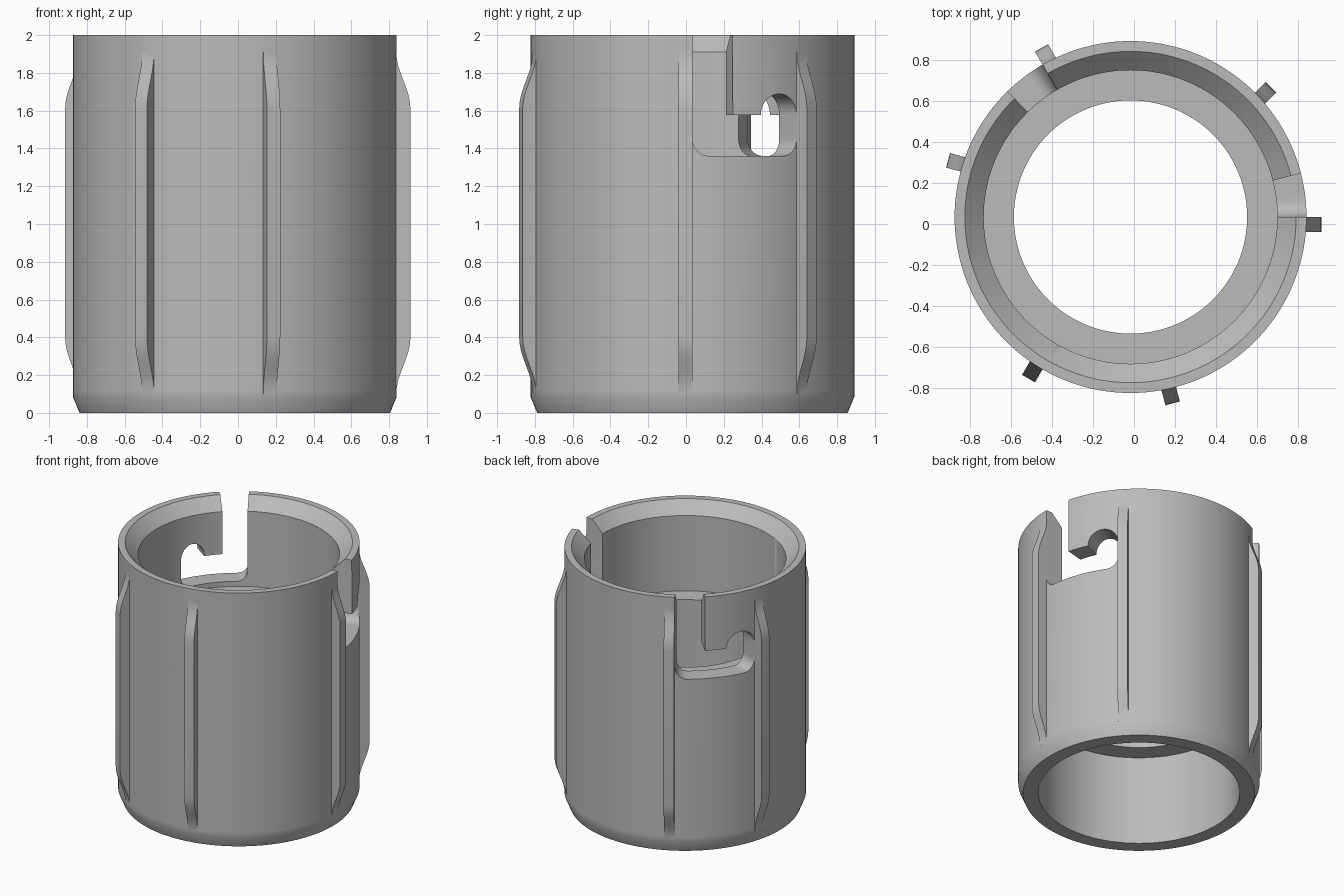
import bpy, bmesh, math
from mathutils import Matrix

CENTRE = (-0.017, 0.034)
OUTER, BORE, THROAT = 0.857, 0.715, 0.568
SEGMENTS = 144

cube = bpy.data.objects.get("Cube")
if cube:
    bpy.data.objects.remove(cube, do_unlink=True)

grey = bpy.data.materials.new("plain grey")
grey.use_nodes = True
GREY = (0.5, 0.5, 0.5, 1)
grey.diffuse_color = GREY
grey.node_tree.nodes["Principled BSDF"].inputs["Base Color"].default_value = GREY


def finish(bm, name):
    bmesh.ops.recalc_face_normals(bm, faces=bm.faces)
    mesh = bpy.data.meshes.new(name)
    bm.to_mesh(mesh)
    bm.free()
    mesh.materials.append(grey)
    obj = bpy.data.objects.new(name, mesh)
    bpy.context.collection.objects.link(obj)
    obj.location = (*CENTRE, 0)
    return obj


def smooth(obj):
    bpy.ops.object.select_all(action='DESELECT')
    obj.select_set(True)
    bpy.context.view_layer.objects.active = obj
    bpy.ops.object.shade_smooth_by_angle(angle=math.radians(30))


def polar(r, degrees, z):
    a = math.radians(degrees)
    return (r * math.cos(a), r * math.sin(a), z)


# Sleeve: closed lathe profile with an inner shoulder and chamfered ends
def make_sleeve():
    profile = [(0.822, 0), (OUTER, 0.085), (OUTER, 0.12), (OUTER, 2), (0.807, 2),
               (BORE, 1.91), (BORE, 1.32), (THROAT, 1.32), (THROAT, 0.7),
               (BORE, 0.7), (BORE, 0)]
    bm = bmesh.new()
    rings = [[bm.verts.new(polar(r, 360 * i / SEGMENTS, z)) for r, z in profile]
             for i in range(SEGMENTS)]
    n = len(profile)
    for i, ring in enumerate(rings):
        nxt = rings[(i + 1) % SEGMENTS]
        for j in range(n):
            k = (j + 1) % n
            bm.faces.new((ring[j], nxt[j], nxt[k], ring[k]))
    return finish(bm, "sleeve")


# Bayonet slot: open entry, sideways run, and a round locking notch at the end
ENTRY, NOTCH, END = 14.4, 25.0, 40.0
FLOOR, ROOF, CORNER = 1.36, 1.577, 6.0
DEG = OUTER * math.pi / 180


def slot_floor(a):
    inset = max(0, CORNER - a, a - (END - CORNER))
    return FLOOR + DEG * (CORNER - math.sqrt(max(0, CORNER ** 2 - inset ** 2)))


def slot_roof(a):
    if a < ENTRY:
        return 2.1
    if a <= NOTCH:
        return ROOF
    half = (END - NOTCH) / 2
    off = a - (NOTCH + half)
    return ROOF + DEG * math.sqrt(max(0, half ** 2 - off ** 2))


def make_slot_cutter(turn):
    half = (END - NOTCH) / 2
    angles = [CORNER * (1 - math.cos(math.pi * i / 16)) for i in range(9)]
    angles += [8.5, 11.5, ENTRY - 0.04, ENTRY + 0.04, 17, 19.5, 22]
    angles += [NOTCH + half * (1 - math.cos(math.pi * i / 24)) for i in range(25)]
    bm = bmesh.new()
    columns = []
    for a in angles:
        lo, hi = slot_floor(a), slot_roof(a)
        columns.append([bm.verts.new(polar(r, a + turn, z))
                        for r, z in ((0.62, lo), (1, lo), (1, hi), (0.62, hi))])
    for c, d in zip(columns, columns[1:]):
        for j in range(4):
            k = (j + 1) % 4
            bm.faces.new((c[j], d[j], d[k], c[k]))
    bm.faces.new(columns[0])
    bm.faces.new(columns[-1])
    cutter = finish(bm, "slot_cutter")
    cutter.hide_render = True
    return cutter


# Rib: side profile with eased ends, extruded to one side of a radial line
def make_rib(turn, name):
    low, high, width = 0.855, 0.93, 0.073
    ease = [(0.1 + 0.3 * t / 8, low + (high - low) * (1 - math.cos(math.pi * t / 8)) / 2)
            for t in range(9)]
    outline = ease + [(2.01 - z, r) for z, r in reversed(ease)]
    bm = bmesh.new()
    sides = []
    for y in (0, -width):
        sides.append([(bm.verts.new((0.835, y, z)), bm.verts.new((r, y, z)))
                      for z, r in outline])
    left, right = sides
    for i in range(len(outline) - 1):
        for s in sides:
            bm.faces.new((s[i][0], s[i][1], s[i + 1][1], s[i + 1][0]))
        for j in (0, 1):
            bm.faces.new((left[i][j], left[i + 1][j], right[i + 1][j], right[i][j]))
    for i in (0, -1):
        bm.faces.new((left[i][0], left[i][1], right[i][1], right[i][0]))
    bm.transform(Matrix.Rotation(math.radians(turn), 4, 'Z'))
    smooth(finish(bm, name))


sleeve = make_sleeve()
bpy.context.view_layer.objects.active = sleeve
for k in range(3):
    cutter = make_slot_cutter(120 * k)
    cut = sleeve.modifiers.new("slot", 'BOOLEAN')
    cut.operation = 'DIFFERENCE'
    cut.solver = 'EXACT'
    cut.object = cutter
    bpy.ops.object.modifier_apply(modifier=cut.name)
    bpy.data.objects.remove(cutter, do_unlink=True)
    make_rib(120 * k, f"slot_rib_{k + 1}")
    make_rib(120 * k + 45, f"notch_rib_{k + 1}")
    bpy.context.view_layer.objects.active = sleeve
smooth(sleeve)
